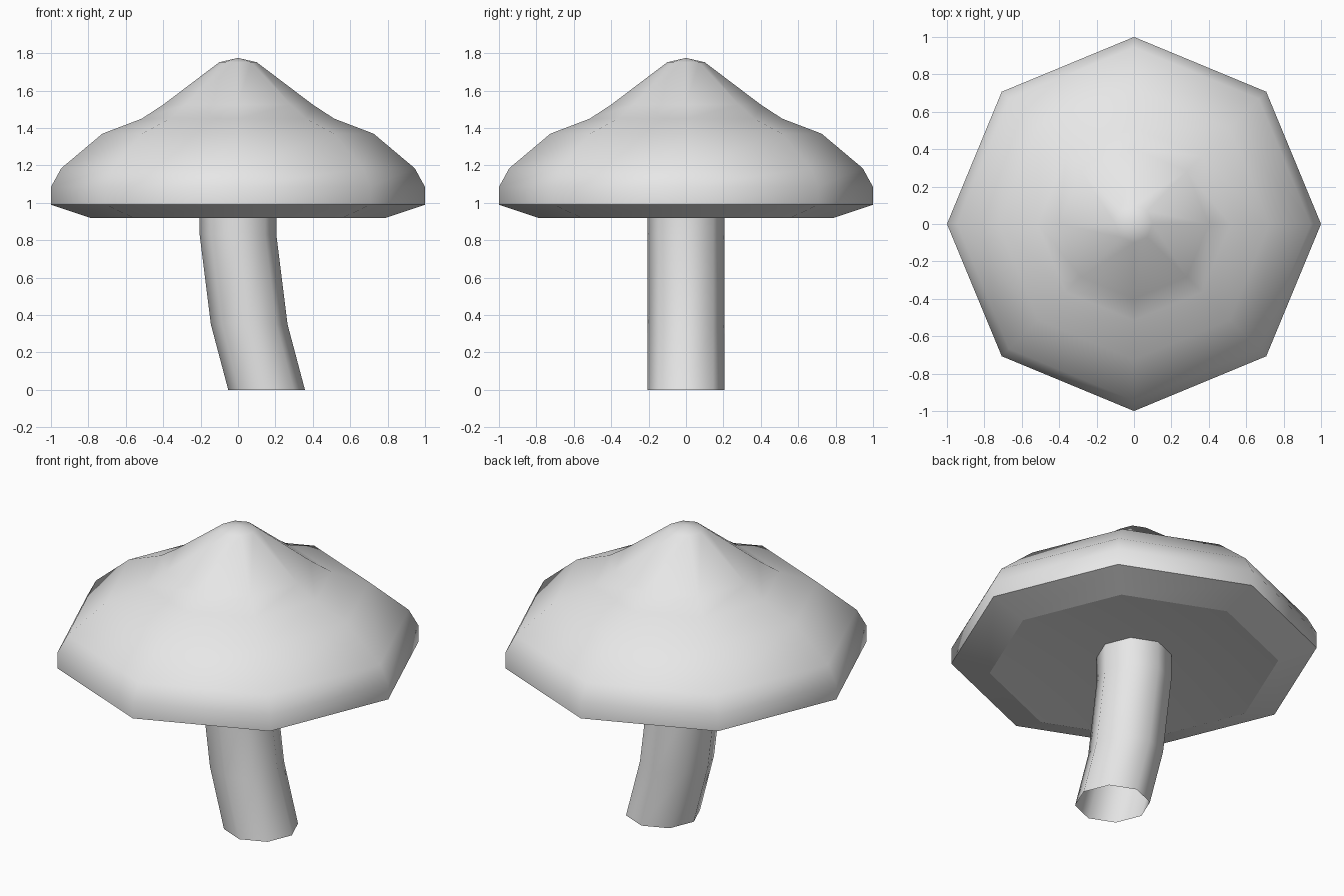
import bpy
import bmesh
import math

if "Cube" in bpy.data.objects:
    bpy.data.objects.remove(bpy.data.objects["Cube"], do_unlink=True)

SIDES = 8

grey = bpy.data.materials.new("pale grey")
grey.use_nodes = True
colour = (0.8, 0.8, 0.8, 1.0)
grey.diffuse_color = colour
grey.node_tree.nodes["Principled BSDF"].inputs["Base Color"].default_value = colour


def lathe(name, rings, sharp=()):
    """Join octagonal rings (centre x, radius, z), listed bottom to top.
    A zero radius closes to a point; rings in 'sharp' get hard edges."""
    bm = bmesh.new()
    loops = []
    for cx, r, z in rings:
        if r == 0:
            loops.append([bm.verts.new((cx, 0, z))] * SIDES)
        else:
            loops.append([bm.verts.new((cx + r * math.cos(a), r * math.sin(a), z))
                          for a in (math.tau * i / SIDES for i in range(SIDES))])
    for lo, hi in zip(loops, loops[1:]):
        for i in range(SIDES):
            j = (i + 1) % SIDES
            corners = list(dict.fromkeys((lo[i], lo[j], hi[j], hi[i])))
            bm.faces.new(corners).smooth = True
    for k in sharp:
        for i in range(SIDES):
            bm.edges.get((loops[k][i], loops[k][(i + 1) % SIDES])).smooth = False
    mesh = bpy.data.meshes.new(name)
    bm.to_mesh(mesh)
    bm.free()
    mesh.materials.append(grey)
    obj = bpy.data.objects.new(name, mesh)
    bpy.context.collection.objects.link(obj)
    return obj


# Cap: hollowed underside, bevelled rim, rounded shoulder and pointed crown
cap_profile = [(0, 1.01), (0.79, 0.92), (1.0, 0.99), (1.0, 1.085), (0.945, 1.185),
               (0.725, 1.37), (0.515, 1.45), (0.40, 1.525), (0.10, 1.752), (0, 1.775)]
lathe("mushroom_cap", [(0, r, z) for r, z in cap_profile], sharp=(1, 2))

# Stem: open tube leaning sideways towards its foot
stem_path = [(0.153, 0), (0.06, 0.35), (0.0, 0.83), (0.0, 1.0)]
lathe("stem", [(x, 0.205, z) for x, z in stem_path])
